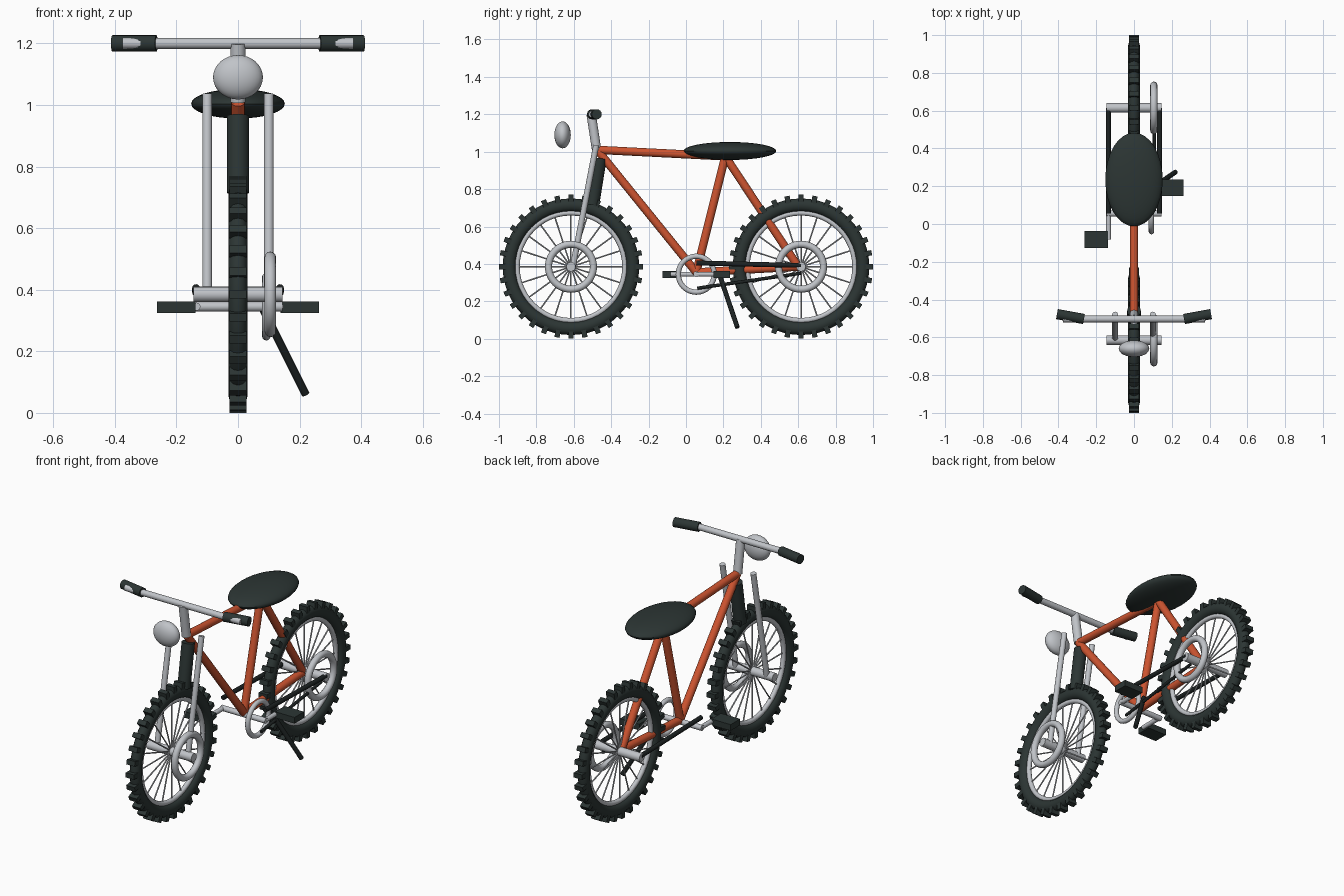
import bpy, bmesh, math
from mathutils import Vector, Matrix

if "Cube" in bpy.data.objects:
    bpy.data.objects.remove(bpy.data.objects["Cube"])


def material(name, rgb):
    m = bpy.data.materials.new(name)
    m.diffuse_color = (*rgb, 1)
    m.use_nodes = True
    m.node_tree.nodes["Principled BSDF"].inputs["Base Color"].default_value = m.diffuse_color
    return m


RUBBER = material("dark_rubber", (0.025, 0.036, 0.034))
BLACK = material("black_metal", (0.012, 0.016, 0.016))
SILVER = material("silver", (0.53, 0.55, 0.58))
ORANGE = material("orange_paint", (0.62, 0.09, 0.03))


def finish(ob, name, mat):
    ob.name = name
    ob.data.materials.append(mat)
    bpy.ops.object.select_all(action='DESELECT')
    ob.select_set(True)
    bpy.context.view_layer.objects.active = ob
    bpy.ops.object.shade_smooth_by_angle(angle=math.radians(40))
    return ob


def from_bmesh(name, bm, mat):
    me = bpy.data.meshes.new(name)
    bm.to_mesh(me)
    bm.free()
    ob = bpy.data.objects.new(name, me)
    bpy.context.collection.objects.link(ob)
    return finish(ob, name, mat)


def add_tube(bm, a, b, r, sides=16):
    a, b = Vector(a), Vector(b)
    d = b - a
    mat = Matrix.Translation((a + b) / 2) @ d.to_track_quat('Z', 'Y').to_matrix().to_4x4()
    bmesh.ops.create_cone(bm, cap_ends=True, segments=sides, radius1=r, radius2=r,
                          depth=d.length, matrix=mat)


def tube(name, a, b, r, mat, sides=16):
    bm = bmesh.new()
    add_tube(bm, a, b, r, sides)
    return from_bmesh(name, bm, mat)


def ring(name, centre, major, minor, mat, squash=1.0):
    bpy.ops.mesh.primitive_torus_add(major_radius=major, minor_radius=minor,
                                     major_segments=48, minor_segments=12)
    ob = bpy.context.object
    ob.data.transform(Matrix.Translation(centre) @ Matrix.Rotation(math.pi / 2, 4, 'Y')
                      @ Matrix.Diagonal((1, 1, squash, 1)))
    return finish(ob, name, mat)


def ellipsoid(name, centre, radii, mat):
    bm = bmesh.new()
    bmesh.ops.create_uvsphere(bm, u_segments=32, v_segments=16, radius=1,
                              matrix=Matrix.Translation(centre) @ Matrix.Diagonal((*radii, 1)))
    return from_bmesh(name, bm, mat)


def box(name, centre, size, mat):
    bm = bmesh.new()
    bmesh.ops.create_cube(bm, size=1,
                          matrix=Matrix.Translation(centre) @ Matrix.Diagonal((*size, 1)))
    return from_bmesh(name, bm, mat)


# Wheels
AXLE_Z = 0.385
for side, y in (("front", -0.615), ("rear", 0.615)):
    c = Vector((0, y, AXLE_Z))
    ring(side + "_tyre", c, 0.33, 0.035, RUBBER, 0.88)
    ring(side + "_rim", c, 0.288, 0.014, SILVER)
    ring(side + "_disc", c + Vector((0.105, 0, 0)), 0.12, 0.019, SILVER)
    tube(side + "_hub", c - Vector((0.145, 0, 0)), c + Vector((0.145, 0, 0)), 0.025, SILVER)
    # Tread knobs
    bm = bmesh.new()
    for i in range(32):
        m = (Matrix.Translation(c) @ Matrix.Rotation(math.tau * i / 32, 4, 'X')
             @ Matrix.Translation((0, 0, 0.365)) @ Matrix.Diagonal((0.054, 0.028, 0.04, 1)))
        bmesh.ops.create_cube(bm, size=1, matrix=m)
    from_bmesh(side + "_tread", bm, RUBBER)
    # Spokes
    bm = bmesh.new()
    for i in range(20):
        a = math.tau * i / 20
        add_tube(bm, c, c + 0.285 * Vector((0, math.cos(a), math.sin(a))), 0.004, 6)
    from_bmesh(side + "_spokes", bm, SILVER)

# Frame
HEAD, CRANK = (0, -0.475, 1.01), (0, 0.055, 0.355)
SADDLE, REAR = (0, 0.21, 0.975), (0, 0.6, 0.385)
for name, a, b in (("top_tube", HEAD, SADDLE), ("down_tube", HEAD, CRANK),
                   ("seat_tube", CRANK, SADDLE), ("seat_stay", SADDLE, REAR),
                   ("chain_stay", CRANK, REAR)):
    tube(name, a, b, 0.022, ORANGE)

# Seat and headlight
ellipsoid("seat", (0, 0.235, 1.004), (0.152, 0.248, 0.048), RUBBER)
ellipsoid("headlight", (0, -0.66, 1.09), (0.081, 0.044, 0.072), SILVER)

# Fork and steering
tube("steering_stem", (0, -0.478, 1.01), (0, -0.507, 1.2), 0.025, SILVER)
tube("front_shock", (0, -0.46, 0.965), (0, -0.5, 0.715), 0.036, RUBBER)
tube("handlebar", (-0.375, -0.503, 1.2), (0.375, -0.503, 1.2), 0.018, SILVER)
for side, s in (("right", 1), ("left", -1)):
    tube(side + "_fork_leg", (s * 0.1, -0.605, AXLE_Z), (s * 0.1, -0.48, 1.035), 0.016, SILVER)
    tube(side + "_grip", (s * 0.265, -0.503, 1.2), (s * 0.408, -0.477, 1.2), 0.027, RUBBER)
    # Cranks and pedals
    end = 0.055 + s * 0.137
    tube(side + "_crank_arm", (s * 0.135, 0.055, 0.345), (s * 0.135, end, 0.345), 0.013, SILVER)
    box(side + "_pedal", (s * 0.2, end, 0.343), (0.125, 0.088, 0.036), RUBBER)
    # Chain run
    tube(side + "_chain_bar", (s * 0.136, 0.055, 0.405), (s * 0.136, 0.615, 0.392),
         0.013, BLACK, 12)

# Drive and stand
tube("crank_axle", (-0.145, 0.055, 0.345), (0.145, 0.055, 0.345), 0.016, SILVER)
ring("chainring", (0.092, 0.055, 0.345), 0.096, 0.014, SILVER)
tube("lower_chain", (0.108, 0.06, 0.27), (0.108, 0.615, 0.35), 0.009, BLACK, 12)
tube("kickstand", (0.08, 0.18, 0.34), (0.22, 0.275, 0.06), 0.013, BLACK, 12)
